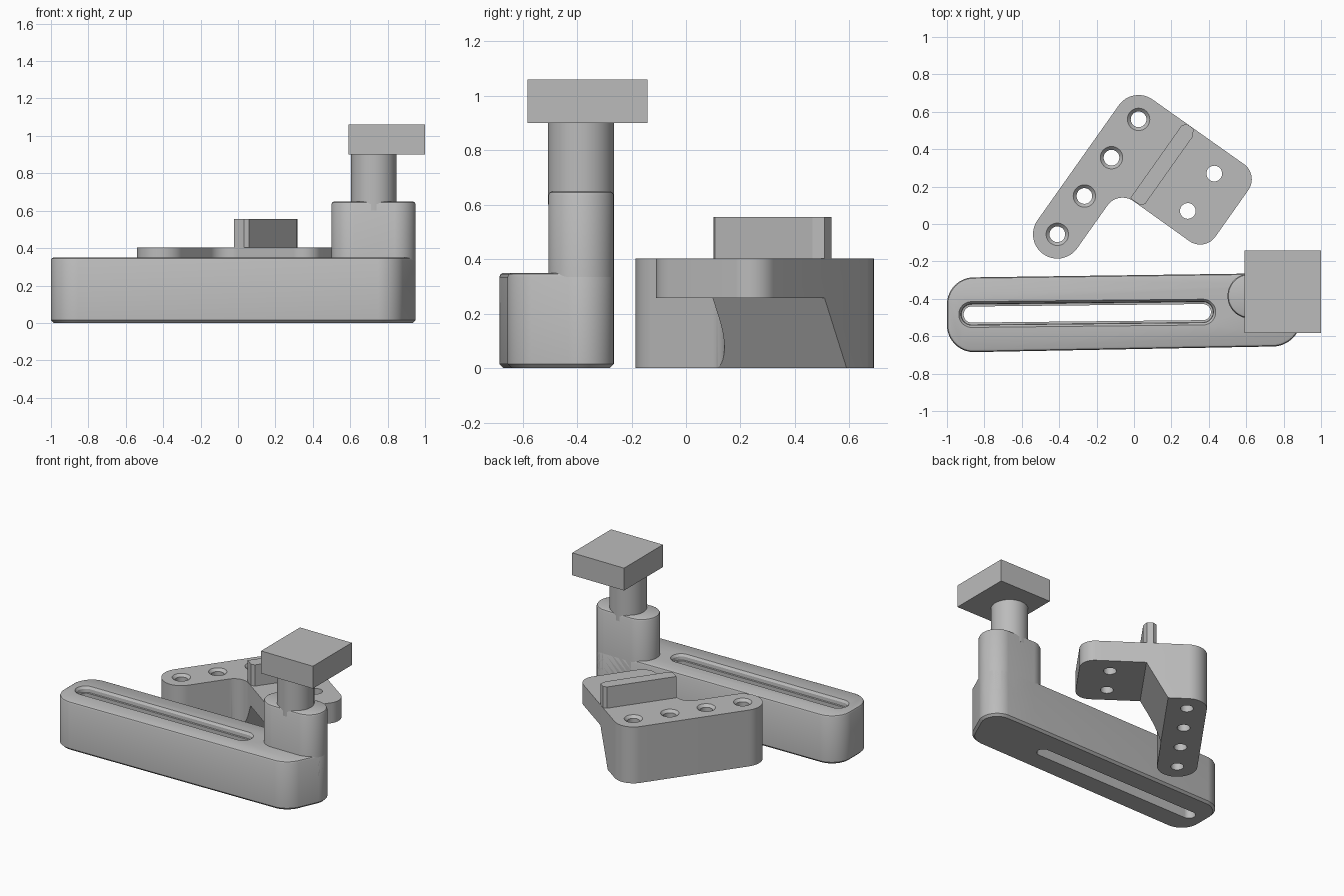
import bpy, bmesh, math
from mathutils import Vector

if "Cube" in bpy.data.objects:
    bpy.data.objects.remove(bpy.data.objects["Cube"])

grey = bpy.data.materials.new("plain grey")
grey.diffuse_color = (0.5, 0.5, 0.5, 1)
grey.use_nodes = True
grey.node_tree.nodes["Principled BSDF"].inputs["Base Color"].default_value = grey.diffuse_color


def loft(name, rings):
    """Skin a stack of equal-length rings and cap both ends."""
    bm = bmesh.new()
    rows = [[bm.verts.new(p) for p in ring] for ring in rings]
    n = len(rows[0])
    for a, b in zip(rows, rows[1:]):
        for i in range(n):
            j = (i + 1) % n
            bm.faces.new((a[i], a[j], b[j], b[i]))
    bm.faces.new(rows[0][::-1])
    bm.faces.new(rows[-1])
    bmesh.ops.recalc_face_normals(bm, faces=bm.faces)
    me = bpy.data.meshes.new(name)
    bm.to_mesh(me)
    bm.free()
    me.materials.append(grey)
    ob = bpy.data.objects.new(name, me)
    bpy.context.collection.objects.link(ob)
    return ob


def hull(name, circles, layers, n=96):
    """Hull around circles (x, y, r); layers are (z, inset)."""
    rings = []
    for z, d in layers:
        ring = []
        for k in range(n):
            a = math.tau * k / n
            c, s = math.cos(a), math.sin(a)
            x, y, r = max(circles, key=lambda q: q[0] * c + q[1] * s + q[2])
            ring.append((x + (r - d) * c, y + (r - d) * s, z))
        rings.append(ring)
    return loft(name, rings)


def activate(ob):
    bpy.ops.object.select_all(action='DESELECT')
    ob.select_set(True)
    bpy.context.view_layer.objects.active = ob


def cut(ob, cutter):
    activate(ob)
    m = ob.modifiers.new("cut", 'BOOLEAN')
    m.operation, m.solver, m.object = 'DIFFERENCE', 'EXACT', cutter
    bpy.ops.object.modifier_apply(modifier=m.name)
    bpy.data.objects.remove(cutter, do_unlink=True)


def smooth(ob):
    activate(ob)
    bpy.ops.object.shade_smooth_by_angle(angle=math.radians(30))


# Long slotted arm with softened rims
post_ends = [(0.62, -0.385, 0.12), (0.83, -0.385, 0.12)]
corners = [(-0.855, -0.43, 0.145), (-0.855, -0.54, 0.145), (0.74, -0.5, 0.155)]
arm = hull("slotted_arm", corners + post_ends,
           [(0, 0.015), (0.015, 0), (0.335, 0), (0.345, 0.005), (0.35, 0.015)])
slot = [(-0.868, -0.484, 0.07), (0.368, -0.471, 0.07)]
cut(arm, hull("slot_cutter", slot,
              [(-0.05, 0.027), (0.31, 0.027), (0.311, 0.015), (0.335, 0.013), (0.36, -0.007)]))
smooth(arm)

# Raised post on the arm, round shaft and square head
post = hull("post", post_ends, [(0.2, 0), (0.635, 0), (0.645, 0.005), (0.65, 0.015)])
smooth(post)
shaft = hull("shaft", [(0.726, -0.385, 0.121)], [(0.6, 0), (0.91, 0)], 64)
smooth(shaft)
loft("head_block", [[(0.59, -0.582, z), (1, -0.582, z), (1, -0.142, z), (0.59, -0.142, z)]
                    for z in (0.9, 1.06)])

# Bracket frame: s runs along the hole row, t across it
O, U, V = Vector((-0.41, -0.055, 0)), Vector((0.577, 0.816, 0)), Vector((0.816, -0.577, 0))


def at(s, t, z):
    return O + U * s + V * t + Vector((0, 0, z))


def arc(s, t, r, a0, a1, n=16):
    angles = [math.radians(a0 + (a1 - a0) * i / n) for i in range(n + 1)]
    return [(s + r * math.cos(a), t + r * math.sin(a)) for a in angles]


# Angled bracket with rounded corners and a filleted inner corner
outline = (arc(0, 0, 0.13, 90, 270, 32) + arc(0.753, 0, 0.13, 270, 360)
           + arc(0.783, 0.598, 0.1, 0, 90) + arc(0.478, 0.598, 0.1, 90, 180)
           + arc(0.28, 0.23, 0.1, 0, -90))
bracket = loft("bracket", [[at(s, t, z) for s, t in outline] for z in (0, 0.403)])

# Sloped undercut leaves a thin plate beside the tall hole row
under = [(0.077, -0.1), (0.272, 0.257), (2, 0.257), (2, -0.1)]
cut(bracket, loft("undercut", [[at(s, t, z) for t, z in under] for s in (-1, 2)]))

# Countersunk row holes and plain plate holes
for i in range(4):
    p = at(0.251 * i, 0, 0)
    cut(bracket, hull("row_hole", [(p.x, p.y, 0.042)],
                      [(-0.05, 0), (0.385, 0), (0.403, -0.018), (0.42, -0.018)], 32))
for s in (0.505, 0.75):
    p = at(s, 0.498, 0)
    cut(bracket, hull("plate_hole", [(p.x, p.y, 0.042)], [(-0.05, 0), (0.5, 0)], 32))
smooth(bracket)

# Upright ridge with clipped corners across the plate
s0, s1, t0, t1, c = 0.383, 0.882, 0.207, 0.29, 0.02
ridge = [(s0 + c, t1), (s0, t1 - c), (s0, t0), (s1 - c, t0),
         (s1, t0 + c), (s1, t1 - c), (s1 - 2 * c, t1)]
loft("ridge", [[at(s, t, z) for s, t in ridge] for z in (0.39, 0.555)])
